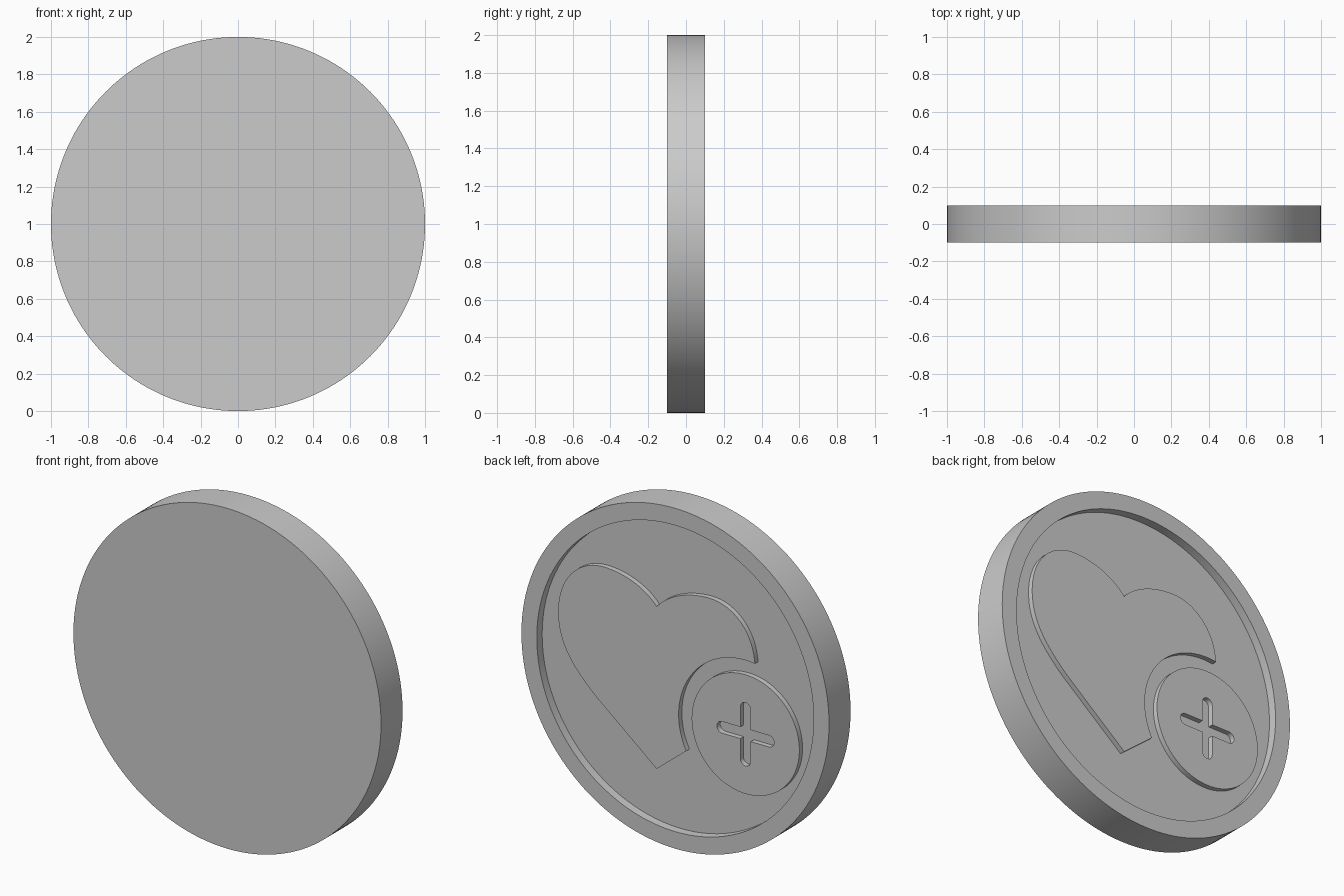
import bpy
import bmesh
from math import cos, sin, pi, radians
from mathutils import Matrix, Vector
from mathutils.geometry import interpolate_bezier

cube = bpy.data.objects.get("Cube")
if cube:
    bpy.data.objects.remove(cube, do_unlink=True)

grey = bpy.data.materials.new("plain_grey")
grey.use_nodes = True
grey.diffuse_color = (0.6, 0.6, 0.6, 1)
grey.node_tree.nodes["Principled BSDF"].inputs["Base Color"].default_value = (0.6, 0.6, 0.6, 1)

FLOOR, RAISED, BURIED = 0.05, 0.08, 0.03
BUTTON = (-0.443, 0.783)
HEART_X = 0.135


def add_object(name, bm):
    bmesh.ops.recalc_face_normals(bm, faces=bm.faces)
    mesh = bpy.data.meshes.new(name)
    bm.to_mesh(mesh)
    bm.free()
    mesh.materials.append(grey)
    obj = bpy.data.objects.new(name, mesh)
    bpy.context.collection.objects.link(obj)
    return obj


def prism(name, outline, y0, y1):
    """Extrude an (x, z) outline from y0 to y1."""
    bm = bmesh.new()
    face = bm.faces.new([bm.verts.new((x, y0, z)) for x, z in outline])
    new = bmesh.ops.extrude_face_region(bm, geom=[face])["geom"]
    verts = [v for v in new if isinstance(v, bmesh.types.BMVert)]
    bmesh.ops.translate(bm, verts=verts, vec=(0, y1 - y0, 0))
    return add_object(name, bm)


def circle(center, radius, count=96):
    return [(center[0] + radius * cos(2 * pi * i / count),
             center[1] + radius * sin(2 * pi * i / count)) for i in range(count)]


def cut(obj, cutter):
    """Subtract the cutter, bake the result and discard the cutter."""
    mod = obj.modifiers.new("cut", "BOOLEAN")
    mod.operation = "DIFFERENCE"
    mod.solver = "EXACT"
    mod.object = cutter
    graph = bpy.context.evaluated_depsgraph_get()
    baked = bpy.data.meshes.new_from_object(obj.evaluated_get(graph))
    obj.modifiers.clear()
    obj.data = baked
    bpy.data.objects.remove(cutter, do_unlink=True)


# Coin body: lathed profile (radius, y) with a recessed back
bm = bmesh.new()
profile = [(0, -0.1), (1, -0.1), (1, 0.1), (0.9, 0.1), (0.9, FLOOR), (0, FLOOR)]
verts = [bm.verts.new((r, y, 1)) for r, y in profile]
edges = [bm.edges.new(pair) for pair in zip(verts, verts[1:])]
bmesh.ops.spin(bm, geom=verts + edges, cent=(0, 0, 1), axis=(0, 1, 0),
               angle=2 * pi, steps=160, use_merge=True)
bmesh.ops.remove_doubles(bm, verts=bm.verts, dist=0.0001)
body = add_object("coin_body", bm)

# Raised heart: half outline from tip to dip, mirrored, with a round bite
curves = [
    [(0.4, -0.25), (0.57, -0.1), (0.64, 0.02), (0.64, 0.18)],
    [(0.64, 0.18), (0.64, 0.39), (0.5, 0.52), (0.345, 0.52)],
    [(0.345, 0.52), (0.21, 0.52), (0.08, 0.47), (0, 0.38)],
]
half = [Vector((0, -0.575))]
for points in curves:
    half += [p.to_2d() for p in interpolate_bezier(*[Vector(p).to_3d() for p in points], 20)][:-1]
half.append(Vector((0, 0.38)))
outline = [(HEART_X + p.x, 1 + p.y) for p in half]
outline += [(HEART_X - p.x, 1 + p.y) for p in reversed(half[1:-1])]
heart = prism("raised_heart", outline, BURIED, RAISED)
cut(heart, prism("bite_cutter", circle(BUTTON, 0.435), -0.2, 0.2))

# Raised round button with a rounded plus cut into it
button = prism("round_button", circle(BUTTON, 0.35), BURIED, RAISED)
length, width = 0.186, 0.034
plus = []
for k in range(4):
    turn = Matrix.Rotation(k * pi / 2, 2)
    arm = [(length - width + width * cos(a), width * sin(a))
           for a in [radians(15 * i - 90) for i in range(13)]]
    for p in arm + [(width, width)]:
        q = turn @ Vector(p)
        plus.append((BUTTON[0] + q.x, BUTTON[1] + q.y))
cut(button, prism("plus_cutter", plus, -0.2, 0.2))

# Smooth curved walls, keep crisp rims
bpy.ops.object.select_all(action="DESELECT")
for obj in (body, heart, button):
    obj.select_set(True)
bpy.context.view_layer.objects.active = body
bpy.ops.object.shade_smooth_by_angle(angle=radians(30))
